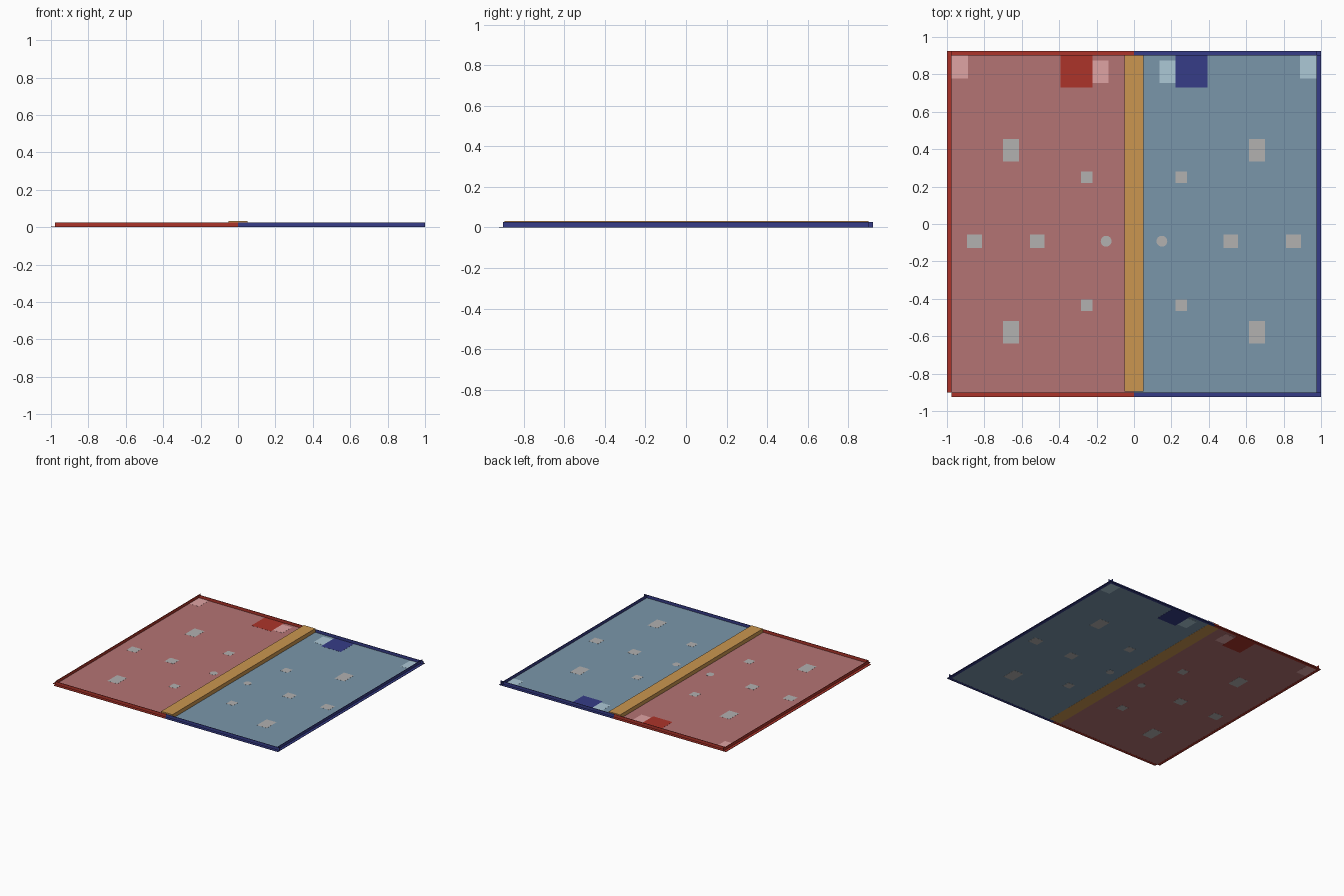
import bpy, bmesh
from mathutils import Vector

if "Cube" in bpy.data.objects:
    bpy.data.objects.remove(bpy.data.objects["Cube"])

IX, IY = 0.975, 0.90      # inner edges of the field
FLANGE, WALL_H, T = 0.024, 0.026, 0.003


def material(name, rgb):
    lin = [((c / 255 + 0.055) / 1.055) ** 2.4 for c in rgb]
    m = bpy.data.materials.new(name)
    m.diffuse_color = (*lin, 1)
    m.use_nodes = True
    m.node_tree.nodes["Principled BSDF"].inputs["Base Color"].default_value = m.diffuse_color
    return m


MATS = {k: material(k, v) for k, v in {
    "red": (172, 52, 42), "blue": (54, 60, 135),
    "red_floor": (180, 116, 116), "blue_floor": (122, 150, 170),
    "pink": (223, 163, 163), "pale_blue": (172, 200, 214),
    "orange": (203, 150, 80), "grey": (178, 177, 176)}.items()}


def finish(name, bm, mat):
    bmesh.ops.recalc_face_normals(bm, faces=bm.faces)
    me = bpy.data.meshes.new(name)
    bm.to_mesh(me)
    bm.free()
    me.materials.append(MATS[mat])
    bpy.context.collection.objects.link(bpy.data.objects.new(name, me))


def box(name, x, y, z, mat):
    bm = bmesh.new()
    bmesh.ops.create_cube(bm, size=1)
    for v in bm.verts:
        for i, (a, b) in enumerate((x, y, z)):
            v.co[i] = (a + b) / 2 + v.co[i] * (b - a)
    finish(name, bm, mat)


def disc(name, x, y, r, z, mat):
    bm = bmesh.new()
    bmesh.ops.create_cone(bm, cap_ends=True, segments=32, radius1=r, radius2=r, depth=z)
    bmesh.ops.translate(bm, verts=bm.verts, vec=(x, y, z / 2))
    finish(name, bm, mat)


def angle_rail(name, start, end, out, mat):
    """L-section rail: upright on the field edge, flat flange pointing out."""
    bm = bmesh.new()
    o = Vector((*out, 0))
    section = [(0, 0), (FLANGE, 0), (FLANGE, T), (T, T), (T, WALL_H), (0, WALL_H)]
    base = Vector((*start, 0))
    face = bm.faces.new([bm.verts.new(base + o * a + Vector((0, 0, h))) for a, h in section])
    ext = bmesh.ops.extrude_face_region(bm, geom=[face])
    moved = [g for g in ext["geom"] if isinstance(g, bmesh.types.BMVert)]
    bmesh.ops.translate(bm, verts=moved, vec=Vector((*end, 0)) - base)
    finish(name, bm, mat)


# Perimeter rails, every one starting at the inner corner and overrunning the far end
EX, EY = IX + FLANGE, IY + FLANGE
angle_rail("left_rail", (-IX, -IY), (-IX, EY), (-1, 0), "red")
angle_rail("right_rail", (IX, -IY), (IX, EY), (1, 0), "blue")
for side, s in (("front", -1), ("back", 1)):
    angle_rail(side + "_rail_red", (-IX, s * IY), (0, s * IY), (0, s), "red")
    angle_rail(side + "_rail_blue", (0, s * IY), (EX, s * IY), (0, s), "blue")

# Raised strip across the middle
box("centre_bump", (-0.05, 0.05), (-0.895, 0.9), (0, 0.033), "orange")

# Floor halves with inlaid pads: (name, centre x, centre y, width, depth, colour)
MID = -0.092
for side, s, floor, dark, light in (("red", -1, "red_floor", "red", "pink"),
                                    ("blue", 1, "blue_floor", "blue", "pale_blue")):
    box(side + "_floor", sorted((0, s * IX)), (-IY, IY), (0.0006, 0.0024), floor)
    pads = [("corner_pad", 0.931, 0.839, 0.087, 0.122, light),
            ("goal_zone", 0.307, 0.815, 0.171, 0.17, dark),
            ("loading_pad", 0.179, 0.814, 0.085, 0.118, light),
            ("outer_mid_pad", 0.852, MID, 0.08, 0.074, "grey"),
            ("inner_mid_pad", 0.518, MID, 0.077, 0.074, "grey")]
    for label, t in (("back", 1), ("front", -1)):
        pads.append((label + "_large_pad", 0.658, MID + t * 0.487, 0.087, 0.121, "grey"))
        pads.append((label + "_small_pad", 0.253, MID + t * 0.342, 0.062, 0.062, "grey"))
    for name, x, y, w, d, mat in pads:
        box(f"{side}_{name}", (s * x - w / 2, s * x + w / 2),
            (y - d / 2, y + d / 2), (0, 0.003), mat)
    disc(side + "_round_pad", s * 0.149, MID, 0.029, 0.003, "grey")
